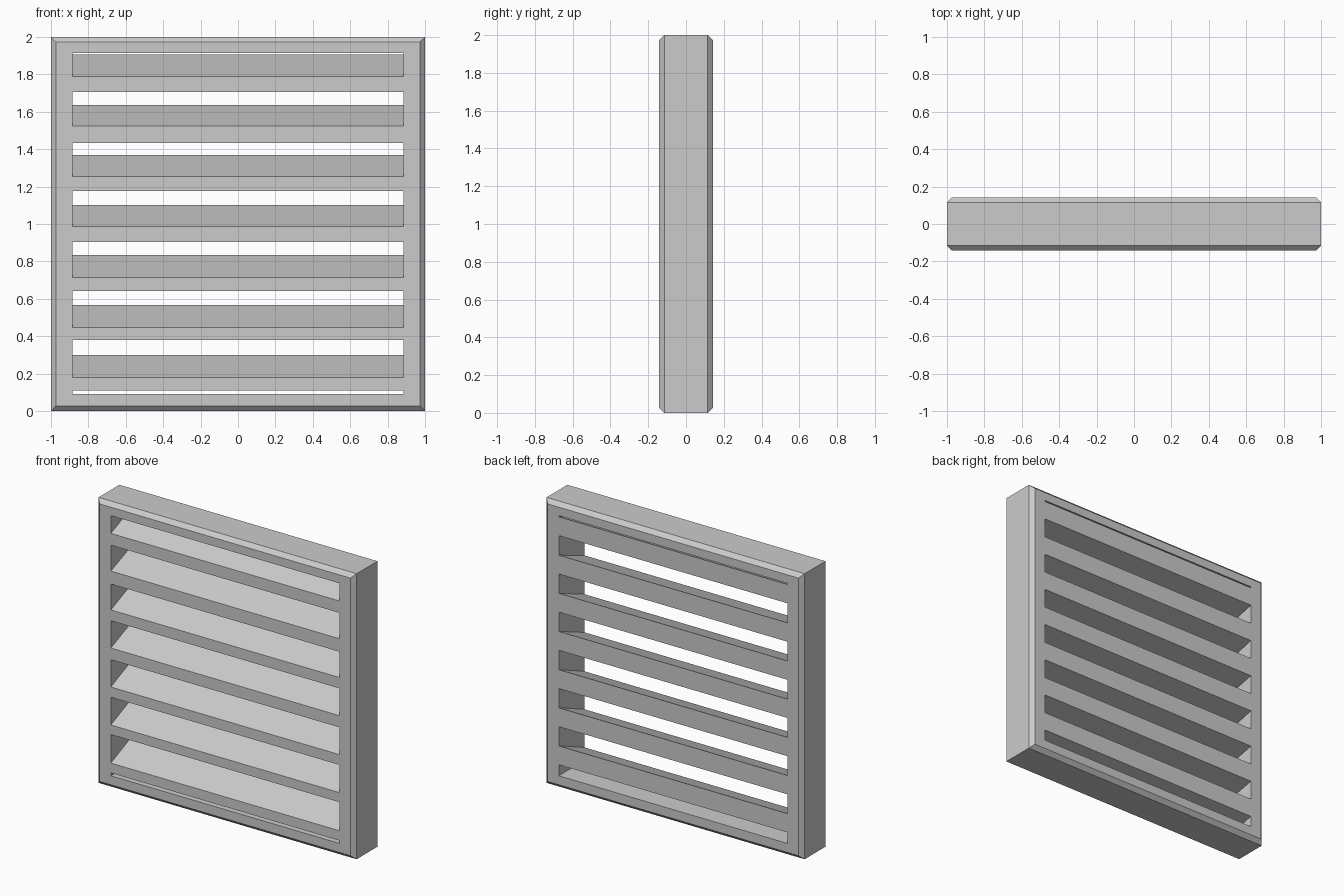
import bpy, bmesh

if "Cube" in bpy.data.objects:
    bpy.data.objects.remove(bpy.data.objects["Cube"])

D = 0.143        # half depth
CH = 0.028       # chamfer on front and back rims
W = 0.885        # half width of the openings
BACK = 0.132     # slat thickness at the back face

# z of each slat: top edge at front, bottom edge at front, top edge at back
slats = [
    (1.789, 1.706, 1.905), (1.525, 1.434, 1.636), (1.253, 1.177, 1.369),
    (0.986, 0.904, 1.102), (0.713, 0.641, 0.834), (0.447, 0.380, 0.567),
    (0.180, 0.111, 0.300),
]


def new_object(name, bm):
    bmesh.ops.recalc_face_normals(bm, faces=bm.faces[:])
    me = bpy.data.meshes.new(name)
    bm.to_mesh(me)
    bm.free()
    ob = bpy.data.objects.new(name, me)
    bpy.context.collection.objects.link(ob)
    return ob


def loft(bm, rings):
    """Join equal closed rings into a capped solid."""
    loops = [[bm.verts.new(p) for p in r] for r in rings]
    n = len(loops[0])
    for a, b in zip(loops, loops[1:]):
        for i in range(n):
            j = (i + 1) % n
            bm.faces.new((a[i], a[j], b[j], b[i]))
    bm.faces.new(loops[0])
    bm.faces.new(loops[-1])


def rect(y, inset):
    x, lo, hi = 1 - inset, inset, 2 - inset
    return [(-x, y, lo), (x, y, lo), (x, y, hi), (-x, y, hi)]


# Panel slab with chamfered front and back rims
bm = bmesh.new()
loft(bm, [rect(-D, CH), rect(-D + CH, 0), rect(D - CH, 0), rect(D, CH)])
panel = new_object("louvre_panel", bm)

# Sloping openings between neighbouring slats
uppers = [(1.913, 1.913)] + [(fb, bt - BACK) for ft, fb, bt in slats]
lowers = [(ft, bt) for ft, fb, bt in slats] + [(0.091, 0.091)]
E = 0.01         # overshoot past both faces


def extend(front, back):
    s = (back - front) / (2 * D) * E
    return front - s, back + s


bm = bmesh.new()
for up, low in zip(uppers, lowers):
    uf, ub = extend(*up)
    lf, lb = extend(*low)
    loft(bm, [[(x, -D - E, lf), (x, D + E, lb), (x, D + E, ub), (x, -D - E, uf)]
              for x in (-W, W)])
cutter = new_object("opening_cutter", bm)
cutter.hide_render = True

mod = panel.modifiers.new("openings", 'BOOLEAN')
mod.operation = 'DIFFERENCE'
mod.solver = 'EXACT'
mod.object = cutter
bpy.context.view_layer.objects.active = panel
panel.select_set(True)
bpy.ops.object.modifier_apply(modifier=mod.name)
bpy.data.objects.remove(cutter)
